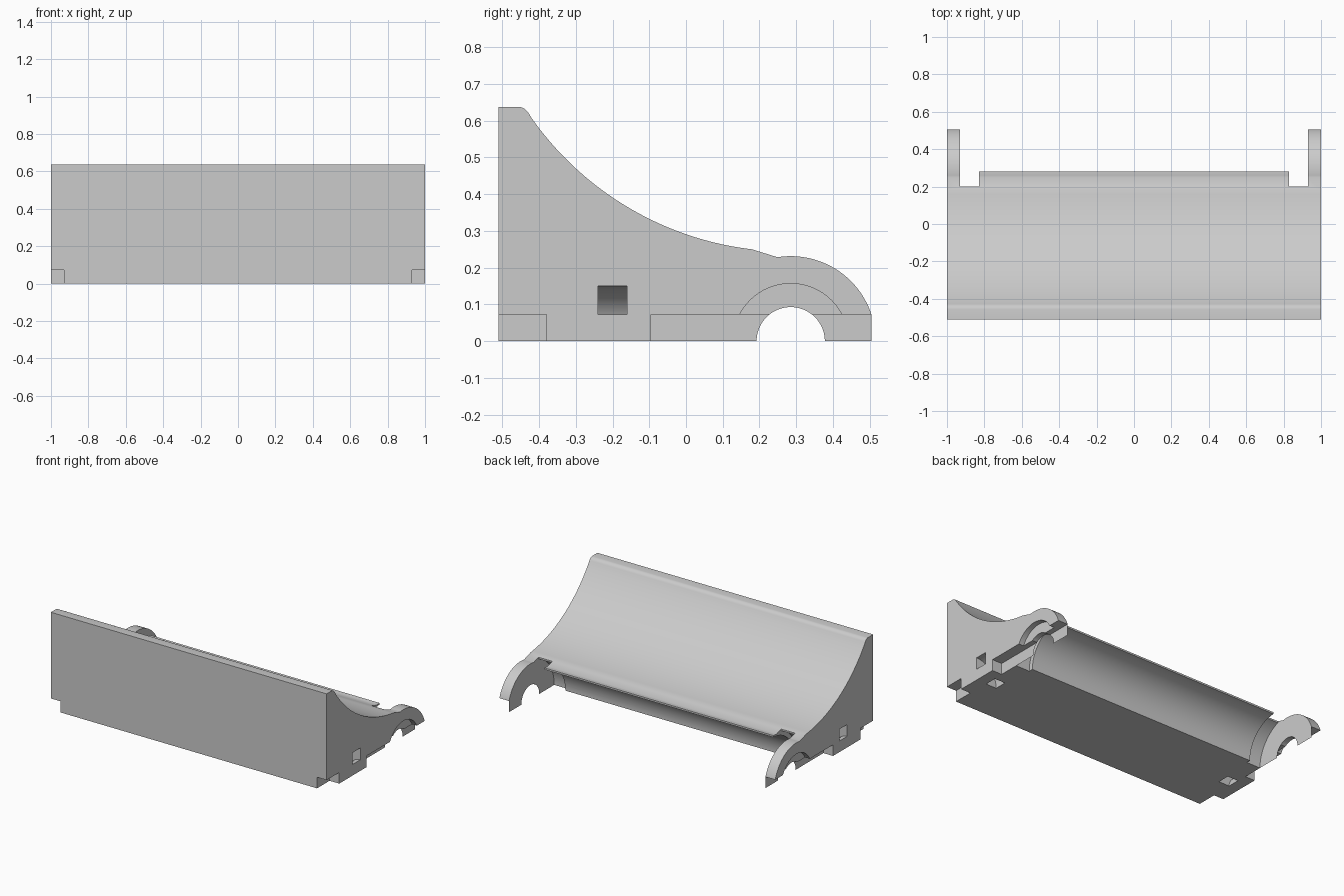
import bpy, bmesh, math
from mathutils import Vector

if "Cube" in bpy.data.objects:
    bpy.data.objects.remove(bpy.data.objects["Cube"])

CY = 0.285  # y of the roller axis, at z = 0

grey = bpy.data.materials.new("light grey")
grey.diffuse_color = (0.6, 0.6, 0.6, 1)
grey.use_nodes = True
grey.node_tree.nodes["Principled BSDF"].inputs["Base Color"].default_value = grey.diffuse_color


def prism(name, points, lo, hi, axis="X"):
    """Extrude a 2D outline: (y, z) along x, or (x, z) along y."""
    bm = bmesh.new()
    place = (lambda p: (lo, p[0], p[1])) if axis == "X" else (lambda p: (p[0], lo, p[1]))
    face = bm.faces.new([bm.verts.new(place(p)) for p in points])
    move = Vector((hi - lo, 0, 0)) if axis == "X" else Vector((0, hi - lo, 0))
    new = bmesh.ops.extrude_face_region(bm, geom=[face])["geom"]
    bmesh.ops.translate(bm, vec=move, verts=[v for v in new if isinstance(v, bmesh.types.BMVert)])
    bmesh.ops.recalc_face_normals(bm, faces=bm.faces)
    mesh = bpy.data.meshes.new(name)
    bm.to_mesh(mesh)
    bm.free()
    obj = bpy.data.objects.new(name, mesh)
    bpy.context.collection.objects.link(obj)
    return obj


def arc(cx, cz, r, a0, a1, n):
    return [(cx + r * math.cos(math.radians(a0 + (a1 - a0) * i / n)),
             cz + r * math.sin(math.radians(a0 + (a1 - a0) * i / n))) for i in range(n + 1)]


def arc_through(a, b, c, n):
    """Circular arc from a to c passing through b."""
    (ax, ay), (bx, by), (cx, cy) = a, b, c
    d = 2 * (ax * (by - cy) + bx * (cy - ay) + cx * (ay - by))
    sa, sb, sc = ax * ax + ay * ay, bx * bx + by * by, cx * cx + cy * cy
    ux = (sa * (by - cy) + sb * (cy - ay) + sc * (ay - by)) / d
    uy = (sa * (cx - bx) + sb * (ax - cx) + sc * (bx - ax)) / d
    a0 = math.degrees(math.atan2(ay - uy, ax - ux))
    a1 = math.degrees(math.atan2(cy - uy, cx - ux))
    return arc(ux, uy, math.hypot(ax - ux, ay - uy), a0, a1, n)


def box(y0, y1, z0, z1):
    return [(y0, z0), (y1, z0), (y1, z1), (y0, z1)]


def cavity(r, lip_y):
    """Round hollow that opens to the back beyond lip_y."""
    top = math.degrees(math.acos((lip_y - CY) / r))
    return ([(CY - r, -0.1)] + arc(CY, 0, r, 180, top, 32)
            + [(lip_y, 0.5), (0.7, 0.5), (0.7, -0.1)])


# Full side outline: flat front, rounded crest, concave slope, round arm
outline = [(-0.51, 0), (-0.51, 0.638)]
outline += arc_through((-0.455, 0.638), (-0.439, 0.632), (-0.428, 0.62), 6)
outline += arc_through((-0.42, 0.607), (-0.1, 0.333), (0.18, 0.25), 36)
outline += arc(CY, 0, 0.2315, 99, 18.4, 28)
outline += [(0.505, 0)]
stand = prism("stand", outline, -1, 1)

cutters = []
for s in (-1, 1):
    def side(name, points, a, b):
        cutters.append(prism(name, points, min(s * a, s * b), max(s * a, s * b)))
    side("end_slot", cavity(0.248, 0.2), 0.83, 0.93)
    side("front_notch", box(-0.6, -0.38, -0.1, 0.073), 0.93, 1.1)
    side("rear_notch", box(-0.095, 0.7, -0.1, 0.073), 0.93, 1.1)
    side("axle_hole", arc(CY, 0, 0.093, 0, 360, 48)[:-1], 0.9, 1.1)
    side("arm_recess", arc(CY, 0, 0.157, 0, 360, 64)[:-1], 0.965, 1.1)
    # Curved strap tunnel from the end face down to the underside
    ring = arc(1, 0, 0.15, 80, 190, 24) + arc(1, 0, 0.073, 190, 80, 24)
    cutters.append(prism("strap_tunnel", [(s * x, z) for x, z in ring], -0.24, -0.16, "Y"))
cutters.append(prism("main_cavity", cavity(0.22, 0.28), -0.9, 0.9))

# Carve the stand
bpy.context.view_layer.objects.active = stand
for c in cutters:
    mod = stand.modifiers.new(c.name, "BOOLEAN")
    mod.operation = "DIFFERENCE"
    mod.solver = "EXACT"
    mod.object = c
    bpy.ops.object.modifier_apply(modifier=mod.name)
    bpy.data.objects.remove(c, do_unlink=True)

stand.data.materials.clear()
stand.data.materials.append(grey)
stand.select_set(True)
bpy.ops.object.shade_smooth_by_angle(angle=math.radians(25))
